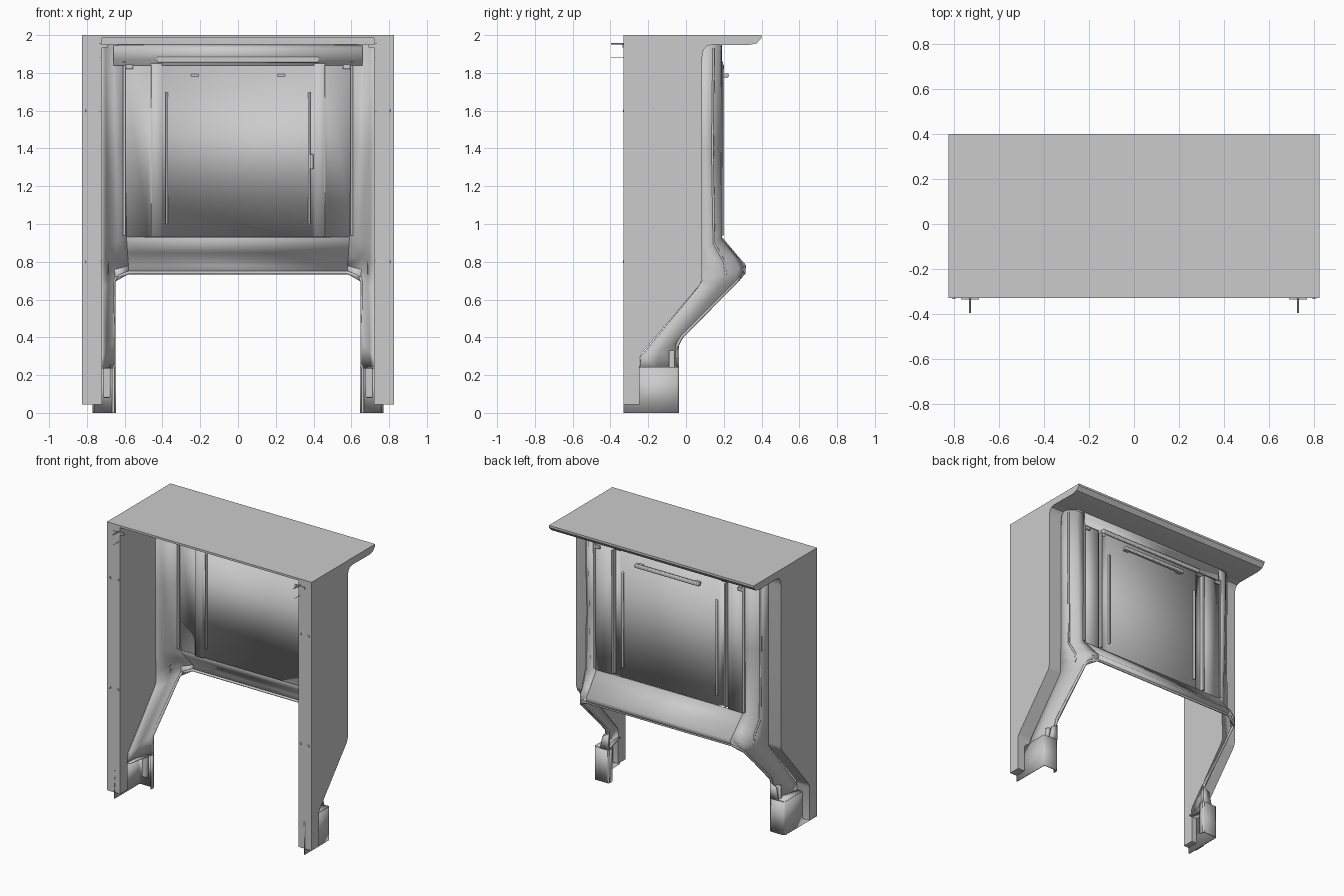
import bpy, bmesh
from mathutils import Vector

if "Cube" in bpy.data.objects:
    bpy.data.objects.remove(bpy.data.objects["Cube"])


def finish(name, verts, faces, thick=0.0, mirror=False, bevel=0.0, angle=0.6):
    me = bpy.data.meshes.new(name)
    me.from_pydata(verts, [], faces)
    bm = bmesh.new()
    bm.from_mesh(me)
    bmesh.ops.recalc_face_normals(bm, faces=bm.faces)
    bm.to_mesh(me)
    bm.free()
    ob = bpy.data.objects.new(name, me)
    bpy.context.collection.objects.link(ob)
    if mirror:
        ob.modifiers.new("mirror", "MIRROR").use_mirror_merge = False
    if thick:
        s = ob.modifiers.new("sheet", "SOLIDIFY")
        s.thickness, s.offset = thick, 0
    if bevel:
        b = ob.modifiers.new("bevel", "BEVEL")
        b.width, b.segments = bevel, 2
    bpy.ops.object.select_all(action="DESELECT")
    bpy.context.view_layer.objects.active = ob
    ob.select_set(True)
    bpy.ops.object.shade_smooth_by_angle(angle=angle)
    return ob


def sheet(name, rows, **kw):
    n = len(rows[0])
    verts = [p for r in rows for p in r]
    faces = [(i*n+j, i*n+j+1, (i+1)*n+j+1, (i+1)*n+j)
             for i in range(len(rows)-1) for j in range(n-1)]
    return finish(name, verts, faces, **kw)


def prism(name, yz, x0, x1, **kw):
    n = len(yz)
    verts = [(x, y, z) for x in (x0, x1) for y, z in yz]
    faces = [tuple(range(n)), tuple(range(n, 2*n))]
    faces += [(i, (i+1) % n, n+(i+1) % n, n+i) for i in range(n)]
    return finish(name, verts, faces, **kw)


def box(name, lo, hi, **kw):
    return prism(name, [(lo[1], lo[2]), (hi[1], lo[2]), (hi[1], hi[2]), (lo[1], hi[2])],
                 lo[0], hi[0], **kw)


def tube(name, pts, r, mirror=True):
    cu = bpy.data.curves.new(name, "CURVE")
    cu.dimensions = "3D"
    cu.bevel_depth, cu.bevel_resolution, cu.use_fill_caps = r, 2, True
    for sx in ((1, -1) if mirror else (1,)):
        sp = cu.splines.new("POLY")
        sp.points.add(len(pts)-1)
        for p, co in zip(sp.points, pts):
            p.co = (co[0]*sx, co[1], co[2], 1)
    ob = bpy.data.objects.new(name, cu)
    bpy.context.collection.objects.link(ob)
    return ob


# roof with rear overhang
prism("roof", [(-.33, 2), (.40, 2), (.40, 1.985), (.375, 1.957), (.33, 1.947), (.10, 1.95),
               (.10, 1.985), (-.33, 1.985)], -.825, .825)

# hollow side columns
prism("side_column", [(-.33, .045), (-.245, .045), (-.245, .29), (-.235, .315), (.075, .68),
                      (.085, .71), (.085, 1.88), (.092, 1.92), (.11, 1.943), (.14, 1.95),
                      (.14, 1.99), (-.33, 1.99)], .72, .825, mirror=True)

# inner liner: rounded corner pillar, knee and slanted leg
liner = sheet("side_liner", [
    [(.72, .08, 1.95), (.705, .14, 1.95), (.66, .18, 1.95), (.60, .187, 1.95)],
    [(.72, .08, 1.40), (.70, .135, 1.40), (.65, .18, 1.40), (.60, .187, 1.40)],
    [(.72, .08, .87), (.70, .145, .89), (.64, .18, .915), (.59, .187, .93)],
    [(.72, .085, .78), (.70, .18, .80), (.65, .25, .82), (.585, .27, .83)],
    [(.72, .085, .70), (.695, .20, .73), (.655, .28, .76), (.58, .315, .78)],
    [(.72, .06, .66), (.69, .18, .675), (.66, .265, .70), (.65, .285, .715)],
    [(.72, -.24, .30), (.70, -.14, .33), (.665, -.065, .37), (.65, -.045, .37)],
    [(.72, -.245, .24), (.71, -.15, .24), (.665, -.05, .24), (.65, -.045, .24)],
], thick=.008, mirror=True, angle=.8)

# knee lip joining apron edge to leg edge
sheet("knee_lip", [
    [(.58, .315, .78), (.655, .28, .76)],
    [(.58, .308, .735), (.65, .275, .695)],
], thick=.008, mirror=True)

# feet: outer plate, rear plate, inner rim and ledge
sheet("foot_plate", [[(x, y, z) for x, y in
                      ((.765, -.33), (.765, -.05), (.755, -.04), (.66, -.04), (.65, -.05), (.65, -.075))]
                     for z in (0, .24)], thick=.008, mirror=True)
sheet("foot_rear_web", [[(.65, -.04, .24), (.72, -.04, .24)],
                        [(.65, -.04, .36), (.70, -.04, .33)]], thick=.008, mirror=True)
sheet("foot_ledge", [[(.70, -.245, .24), (.765, -.245, .24)],
                     [(.66, -.045, .24), (.765, -.045, .24)]], thick=.008, mirror=True)
box("foot_bracket", (.675, -.09, .08), (.715, -.06, .33), mirror=True, bevel=.006)

# back panel folded with two vertical channels
half = [(.60, .187), (.475, .187), (.455, .165), (.41, .165), (.395, .18)]
section = half + [(-x, y) for x, y in reversed(half)]
sheet("back_panel", [[(x, y, z) for x, y in section] for z in (.93, 1.85)], thick=.006)
for x in (.37, -.385):
    box("panel_stiffener", (x, .165, 1.0), (x+.015, .195, 1.70), bevel=.005)
box("channel_flange", (.448, .165, .94), (.46, .20, 1.84), mirror=True)
box("outer_rib", (.595, .17, .94), (.61, .197, 1.86), mirror=True)

# header above the panel
sheet("header", [[(x, y, z) for x in (-.66, .66)] for y, z in
                 ((.17, 1.84), (.175, 1.862), (.155, 1.872), (.165, 1.93), (.19, 1.95))], thick=.008)
box("header_rail", (-.43, .15, 1.855), (.43, .19, 1.885), bevel=.006)

# lower apron kicking backwards
sheet("apron", [[(-x, y, z), (x, y, z)] for x, y, z in
                ((.59, .185, .93), (.585, .25, .85), (.58, .315, .78), (.58, .308, .735))], thick=.008)

# bead running round the rear edge of the opening
tube("rear_edge_bead", [(.658, -.045, .0), (.658, -.045, .36), (.662, -.025, .40), (.658, .265, .695),
                        (.645, .285, .72), (.58, .307, .742), (0, .307, .742)], .009)
# bead down the pillar where the liner meets the column
tube("pillar_bead", [(.703, .145, 1.93), (.70, .14, 1.4), (.70, .147, .90),
                     (.69, .20, .80), (.69, .21, .73)], .007)

# rear grab bar and latch details
box("grab_bar", (-.26, .20, 1.775), (.26, .225, 1.80), bevel=.006)
for x in (-.23, .23):
    box("grab_bar_mount", (x-.02, .17, 1.78), (x+.02, .205, 1.795))
box("latch_plate", (.555, .165, 1.82), (.595, .20, 1.845), mirror=True, bevel=.003)
box("panel_catch", (.38, .15, 1.29), (.40, .18, 1.37), bevel=.004)

# thin rods at the front under the roof
tube("upper_rod", [(.73, -.397, 1.955), (.73, -.15, 1.955)], .004)
tube("lower_rod", [(.73, -.397, 1.88), (.73, -.15, 1.88)], .0015)

# front flange fixings
for x in (.735, .80):
    for z in (.80, 1.60):
        box("flange_fixing", (x-.007, -.334, z-.007), (x+.007, -.32, z+.007), mirror=True, bevel=.002)
box("front_tab", (.69, -.335, 1.935), (.77, -.32, 1.95), mirror=True)
